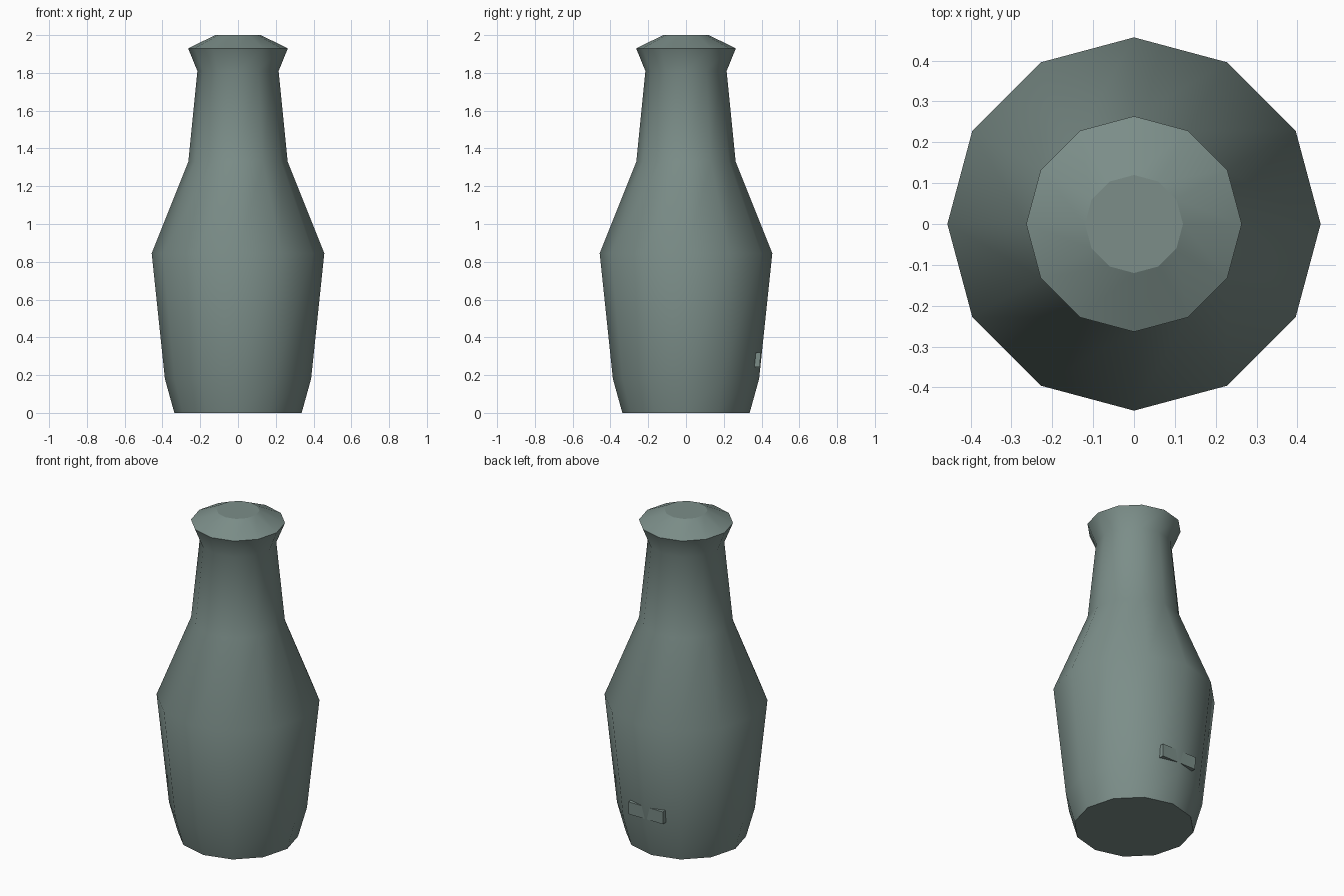
import bpy, bmesh, math

cube = bpy.data.objects.get("Cube")
if cube:
    bpy.data.objects.remove(cube)

SIDES = 12
PROFILE = [(0.337, 0), (0.387, 0.18), (0.457, 0.845), (0.263, 1.33),
           (0.215, 1.81), (0.264, 1.93), (0.12, 2.0)]

glass = bpy.data.materials.new("grey green")
colour = (0.2, 0.27, 0.25, 1)
glass.use_nodes = True
glass.diffuse_color = colour
glass.node_tree.nodes["Principled BSDF"].inputs["Base Color"].default_value = colour


def add_object(name, bm):
    bmesh.ops.recalc_face_normals(bm, faces=bm.faces)
    mesh = bpy.data.meshes.new(name)
    bm.to_mesh(mesh)
    bm.free()
    mesh.materials.append(glass)
    obj = bpy.data.objects.new(name, mesh)
    bpy.context.collection.objects.link(obj)
    return obj


# Bottle: rings of the profile joined by quads, closed at both ends
bm = bmesh.new()
rings = []
for radius, z in PROFILE:
    angles = [math.tau * i / SIDES for i in range(SIDES)]
    rings.append([bm.verts.new((radius * math.cos(a), radius * math.sin(a), z))
                  for a in angles])
for low, high in zip(rings, rings[1:]):
    for i in range(SIDES):
        j = (i + 1) % SIDES
        bm.faces.new((low[i], low[j], high[j], high[i]))
bm.faces.new(rings[0])
bm.faces.new(rings[-1])

# Smooth walls with crisp base, lip and top edges
for face in bm.faces:
    face.smooth = len(face.verts) == 4
rim_heights = [PROFILE[k][1] for k in (0, -2, -1)]
for edge in bm.edges:
    a, b = (v.co.z for v in edge.verts)
    if abs(a - b) < 1e-4 and any(abs(a - h) < 1e-4 for h in rim_heights):
        edge.smooth = False
add_object("bottle", bm)

# Small bar set into the lower back, leaning with the wall
bm = bmesh.new()
bmesh.ops.create_cube(bm, size=1)
bmesh.ops.scale(bm, vec=(0.235, 0.036, 0.077), verts=bm.verts)
bar = add_object("back_bar", bm)
bar.location = (0, 0.375, 0.281)
bar.rotation_euler.x = math.radians(-2)
